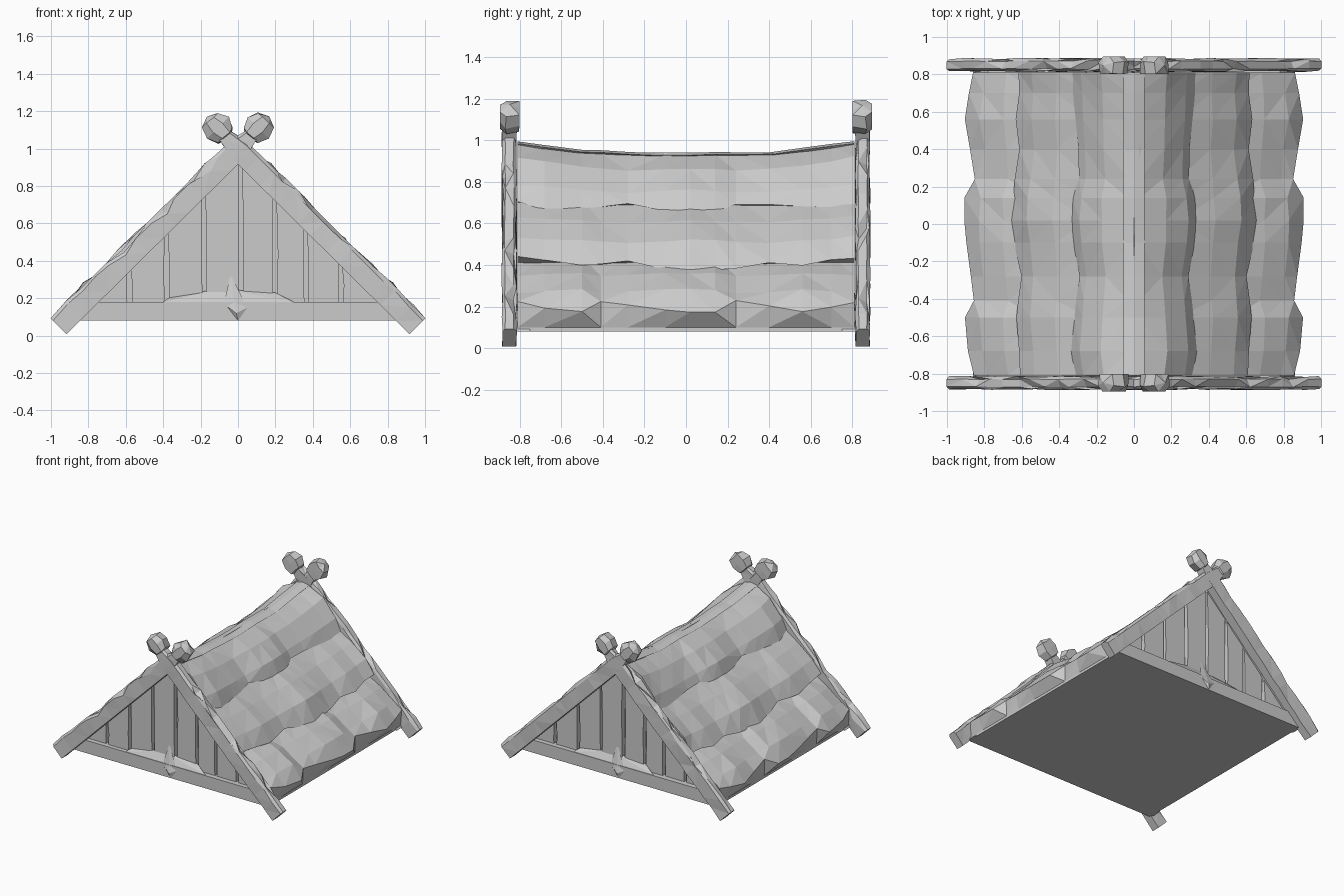
import bpy, bmesh, math, random
from mathutils import Vector, Matrix

rng = random.Random(4)
if "Cube" in bpy.data.objects:
    bpy.data.objects.remove(bpy.data.objects["Cube"])

grey = bpy.data.materials.new("plain grey")
grey.use_nodes = True
GREY = (0.6, 0.6, 0.6, 1)
grey.diffuse_color = GREY
grey.node_tree.nodes["Principled BSDF"].inputs["Base Color"].default_value = GREY


def finish(name, bm):
    bmesh.ops.recalc_face_normals(bm, faces=bm.faces)
    mesh = bpy.data.meshes.new(name)
    bm.to_mesh(mesh)
    bm.free()
    mesh.materials.append(grey)
    obj = bpy.data.objects.new(name, mesh)
    bpy.context.collection.objects.link(obj)
    return obj


def loft(name, rings):
    """Closed solid through a row of equal-length rings."""
    bm = bmesh.new()
    rows = [[bm.verts.new(p) for p in ring] for ring in rings]
    n = len(rows[0])
    for a, b in zip(rows, rows[1:]):
        for i in range(n):
            j = (i + 1) % n
            bm.faces.new((a[i], a[j], b[j], b[i]))
    bm.faces.new(rows[0])
    bm.faces.new(rows[-1])
    bmesh.ops.triangulate(bm, faces=[f for f in bm.faces if len(f.verts) == 4])
    return finish(name, bm)


def extrude_y(name, outline, y0, y1):
    return loft(name, [[(x, y, z) for x, z in outline] for y in (y0, y1)])


def hull(name, points):
    bm = bmesh.new()
    for p in points:
        bm.verts.new(p)
    bmesh.ops.convex_hull(bm, input=bm.verts)
    return finish(name, bm)


# Solid core and floor
extrude_y("roof_core", [(-0.84, 0.08), (0.84, 0.08), (0.84, 0.1), (0, 0.94), (-0.84, 0.1)], -0.76, 0.76)
extrude_y("floor", [(-0.85, 0.08), (0.85, 0.08), (0.85, 0.1), (-0.85, 0.1)], -0.82, 0.82)

# Thatch tiers: an overhanging profile swept along y, scalloped by a wave
STATIONS = (-0.81, -0.68, -0.5, -0.41, -0.28, -0.1, 0.02, 0.14, 0.24, 0.4, 0.56, 0.7, 0.81)
TIERS = {
    "upper": ([(0.03, 0.93), (0.17, 0.86), (0.28, 0.757), (0.325, 0.66), (0.265, 0.675)],
              (-1, 1, 0, -2, -4, 0, 1, 0, -3, -2, -1, 0, 1)),
    "middle": ([(0.24, 0.715), (0.42, 0.607), (0.55, 0.51), (0.625, 0.395), (0.545, 0.4)],
               (-2, -1, 0, -1, -2, 1, 4, 2, 1, -2, 0, -1, 0)),
    "lower": ([(0.52, 0.44), (0.69, 0.355), (0.81, 0.275), (0.88, 0.2), (0.85, 0.1)],
              (-3, 0, 2, -3, -1, 2, 2, 2, -3, -1, 2, 0, -2)),
}
WEIGHT = (0, 0.5, 0.7, 1, 0)
for tier, (profile, wave) in TIERS.items():
    rings = []
    for y, w in zip(STATIONS, wave):
        rise = (abs(y) / 0.81) ** 3
        ring = []
        for k, ((x, z), g) in enumerate(zip(profile, WEIGHT)):
            push = g * (w * 0.01 + rng.uniform(-0.008, 0.008))
            dz = -push if k == 3 else 0.5 * push
            if k < 4 and tier != "lower":
                dz += (0.06 if tier == "upper" and k < 2 else 0.03) * rise
            ring.append((x + push, y, z + dz))
        # inner corner closing the tier against the core
        ring.append((profile[0][0], y, 0.935 - profile[0][0]))
        rings.append(ring)
    for side, s in (("left", 1), ("right", -1)):
        loft(f"{tier}_thatch_{side}", [[(s * x, y, z) for x, y, z in r] for r in rings])

# Ridge cap
rings = []
for y in STATIONS:
    z = 0.937 + 0.06 * (abs(y) / 0.81) ** 3 + rng.uniform(-0.006, 0.006)
    rings.append([(-0.055, y, z - 0.008), (0, y, z + 0.003), (0.055, y, z - 0.008), (0, y, 0.92)])
loft("ridge_cap", rings)


def rafter(name, s, turn):
    """Rough-hewn beam rising to the crossing, with chipped outer corners."""
    start, end = Vector((-0.96, -0.85, 0.05)), Vector((0.075, -0.85, 1.075))
    along = (end - start).normalized()
    up = Vector((-along.z, 0, along.x))
    rings = []
    count = 15
    for i in range(count):
        t = i / (count - 1)
        c = start.lerp(end, t)
        if 0 < i < count - 1:
            c += along * rng.uniform(-0.02, 0.02)
        taper = 0.6 if t > 0.95 else 1
        ring = []
        for u, v in ((-1, -1), (-1, 1), (0.7, 1), (1, 0.6), (1, -0.6), (0.7, -1)):
            chip = rng.choice((0, 0, 0, -0.008, 0.025)) if u > 0 and 0 < i < count - 1 else 0
            p = c + up * (u * 0.06 * taper - chip)
            p.y += v * (0.035 + rng.uniform(-0.005, 0.003))
            ring.append(turn @ Vector((s * p.x, p.y, p.z)))
        rings.append(ring)
    loft(name, rings)


def knob(name, s, turn):
    """Faceted finial at the upper beam end."""
    bm = bmesh.new()
    bmesh.ops.create_uvsphere(bm, u_segments=7, v_segments=4, radius=0.083)
    for v in bm.verts:
        v.co *= rng.uniform(0.92, 1.06)
        v.co.y = max(-0.047, min(0.047, v.co.y * 1.2))
    place = Matrix.Translation((s * 0.107, -0.848, 1.112)) @ Matrix.Rotation(s * math.pi / 4, 4, 'Y')
    bm.transform(turn @ place)
    finish(name, bm)


SEAMS = (-0.84, -0.58, -0.38, -0.18, 0.015, 0.2, 0.365, 0.55, 0.84)
for end, turn in (("front", Matrix.Identity(4)), ("back", Matrix.Rotation(math.pi, 4, 'Z'))):
    for side, s in (("right", 1), ("left", -1)):
        rafter(f"{end}_rafter_{side}", s, turn)
        knob(f"{end}_finial_{side}", s, turn)

    # Gable planks cut to the roof slope, with worn slanting edges
    for i, (a, b) in enumerate(zip(SEAMS, SEAMS[1:])):
        a, b = a + 0.009, b - 0.009
        out = -0.797 + rng.uniform(-0.005, 0.005)
        apex = [(0, 0.945)] if a < 0 < b else []
        waist = rng.uniform(0.002, 0.007)
        outline = [(a, 0.1), (b, 0.1), (b - waist, 0.5 - abs(b) / 2), (b - 0.004, 0.945 - abs(b)), *apex,
                   (a - 0.004, 0.945 - abs(a)), (a + waist, 0.55 - abs(a) / 2)]
        obj = extrude_y(f"{end}_gable_plank_{i + 1}", outline, out, -0.75)
        obj.data.transform(turn)

    # Tie beam, worn ledge and splinter
    tie = extrude_y(f"{end}_tie_beam", [(-0.86, 0.08), (0.86, 0.08), (0.78, 0.18), (-0.78, 0.18)], -0.835, -0.75)
    ledge = hull(f"{end}_worn_ledge", [(-0.4, -0.83, 0.18), (0.3, -0.83, 0.18), (-0.36, -0.79, 0.21),
                                       (-0.1, -0.79, 0.25), (0.2, -0.79, 0.23), (0, -0.76, 0.15)])
    chip = hull(f"{end}_splinter", [(-0.04, -0.795, 0.33), (-0.075, -0.83, 0.17), (0, -0.835, 0.08),
                                    (0.05, -0.835, 0.15), (-0.01, -0.85, 0.12), (0, -0.8, 0.2)])
    for obj in (tie, ledge, chip):
        obj.data.transform(turn)
